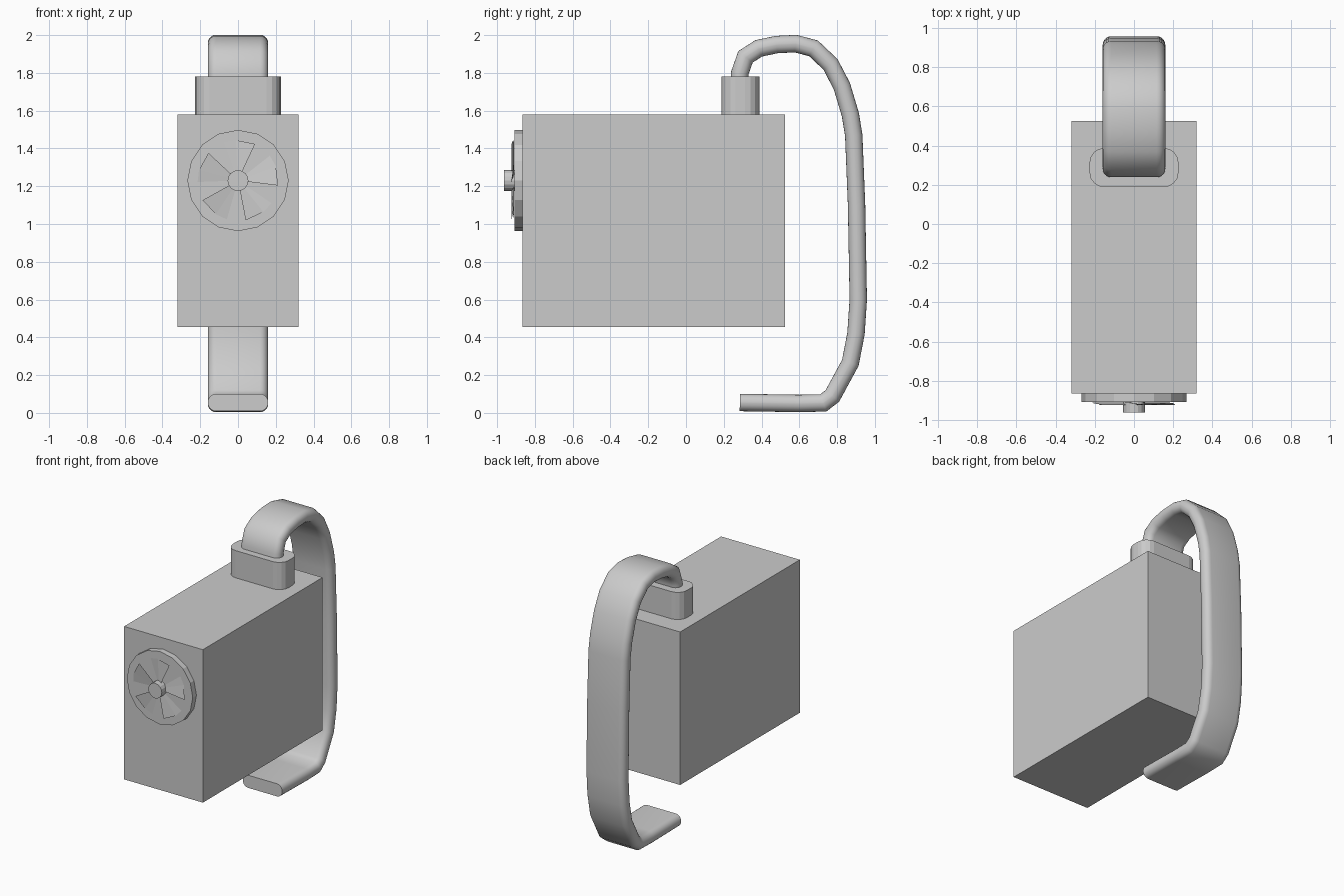
import bpy, bmesh, math
from mathutils import Vector, Matrix

cube = bpy.data.objects.get("Cube")
if cube:
    bpy.data.objects.remove(cube, do_unlink=True)

GREY = (0.6, 0.6, 0.6, 1)
mat = bpy.data.materials.new("plain grey")
mat.use_nodes = True
mat.diffuse_color = GREY
mat.node_tree.nodes["Principled BSDF"].inputs["Base Color"].default_value = GREY


def finish(name, bm, smooth=None):
    bmesh.ops.recalc_face_normals(bm, faces=bm.faces)
    mesh = bpy.data.meshes.new(name)
    bm.to_mesh(mesh)
    bm.free()
    mesh.materials.append(mat)
    obj = bpy.data.objects.new(name, mesh)
    bpy.context.collection.objects.link(obj)
    if smooth:
        bpy.ops.object.select_all(action='DESELECT')
        obj.select_set(True)
        bpy.context.view_layer.objects.active = obj
        bpy.ops.object.shade_smooth_by_angle(angle=math.radians(smooth))
    return obj


def rounded_outline(half_w, half_h, radius, steps):
    """Rounded rectangle as a list of 2D points."""
    points = []
    for q, (sx, sy) in enumerate(((1, 1), (-1, 1), (-1, -1), (1, -1))):
        for i in range(steps + 1):
            a = math.pi / 2 * (q + i / steps)
            points.append((sx * (half_w - radius) + radius * math.cos(a),
                           sy * (half_h - radius) + radius * math.sin(a)))
    return points


def loft(bm, rings):
    """Skin a list of closed rings and cap both ends."""
    loops = [[bm.verts.new(p) for p in ring] for ring in rings]
    n = len(loops[0])
    for a, b in zip(loops, loops[1:]):
        for i in range(n):
            j = (i + 1) % n
            bm.faces.new((a[i], a[j], b[j], b[i]))
    bm.faces.new(loops[0])
    bm.faces.new(loops[-1])


def disc(name, sides, radius, y_front, y_back, z):
    bm = bmesh.new()
    bmesh.ops.create_cone(bm, cap_ends=True, segments=sides, radius1=radius,
                          radius2=radius, depth=y_back - y_front)
    bm.transform(Matrix.Translation((0, (y_front + y_back) / 2, z))
                 @ Matrix.Rotation(math.pi / 2, 4, 'X'))
    return finish(name, bm)


# Main box
bm = bmesh.new()
bmesh.ops.create_cube(bm, size=1)
bm.transform(Matrix.Translation((0, -0.17, 1.018)) @ Matrix.Diagonal((0.64, 1.39, 1.124, 1)))
finish("body", bm)

# Collar where the strap enters the top
bm = bmesh.new()
outline = rounded_outline(0.227, 0.1, 0.075, 4)
loft(bm, [[(x, y + 0.288, z) for x, y in outline] for z in (1.57, 1.78)])
finish("collar", bm)

# Flat bent strap swept along a path in the side plane (y, z)
path = [(0.285, 1.70), (0.285, 1.80), (0.315, 1.885), (0.385, 1.93), (0.48, 1.95),
        (0.58, 1.955), (0.675, 1.93), (0.765, 1.845), (0.825, 1.73), (0.87, 1.58),
        (0.888, 1.47), (0.903, 1.10), (0.912, 0.60), (0.90, 0.42), (0.87, 0.265),
        (0.775, 0.09), (0.727, 0.053), (0.60, 0.05), (0.285, 0.055)]
path = [Vector(p) for p in path]
section = rounded_outline(0.16, 0.046, 0.044, 5)
rings = []
for i, p in enumerate(path):
    before = (p - path[i - 1]).normalized() if i else Vector((0, 1))
    after = (path[i + 1] - p).normalized() if i < len(path) - 1 else before
    if i == 0:
        before = after
    tangent = (before + after).normalized()
    normal = Vector((-tangent.y, tangent.x)) / max(tangent.dot(after), 0.5)
    rings.append([(x, p.x + normal.x * t, p.y + normal.y * t) for x, t in section])
bm = bmesh.new()
loft(bm, rings)
finish("strap", bm, 40)

# Fan on the front
FAN_Z = 1.23
disc("fan_plate", 16, 0.268, -0.908, -0.86, FAN_Z)
disc("fan_hub", 16, 0.055, -0.963, -0.90, FAN_Z)

# Five folded blades, each with its clockwise edge raised
bm = bmesh.new()
for k in range(5):
    middle = 16 + 72 * k
    inner, outer = [], []
    for offset, y in ((-23, -0.924), (5, -0.915), (22, -0.910)):
        a = math.radians(middle + offset)
        for row, r in ((inner, 0.05), (outer, 0.214)):
            row.append(bm.verts.new((r * math.cos(a), y, FAN_Z + r * math.sin(a))))
    for i in range(2):
        bm.faces.new((inner[i], outer[i], outer[i + 1], inner[i + 1]))
finish("fan_blades", bm)
